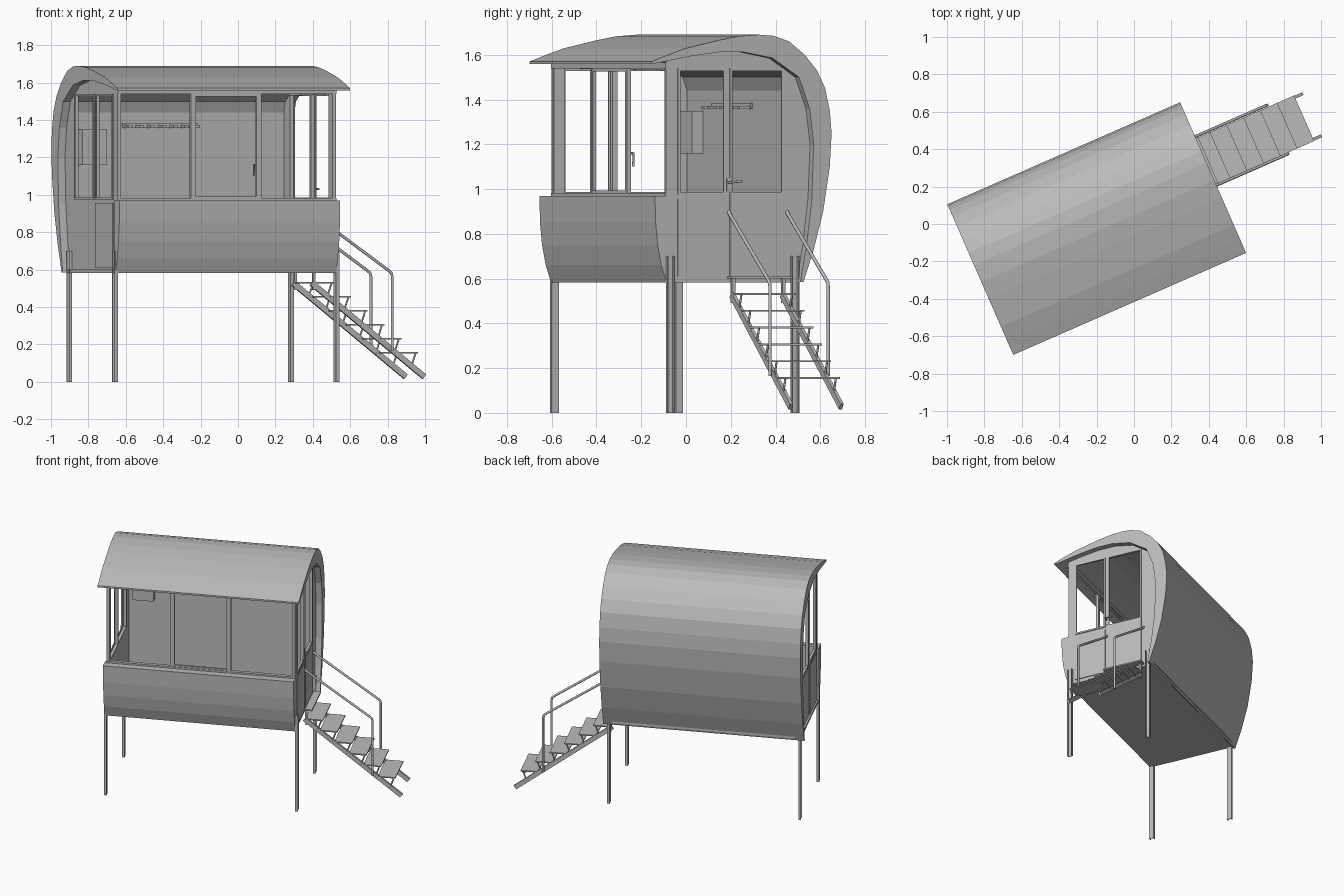
import bpy, bmesh, math
from mathutils import Matrix, Vector

if "Cube" in bpy.data.objects:
    bpy.data.objects.remove(bpy.data.objects["Cube"])

grey = bpy.data.materials.new("plain_grey")
grey.use_nodes = True
GREY = (0.5, 0.5, 0.5, 1)
grey.diffuse_color = GREY
grey.node_tree.nodes["Principled BSDF"].inputs["Base Color"].default_value = GREY

# The cabin is modelled along x, then turned about the vertical axis
TURN = Matrix.Rotation(math.radians(23.65), 4, "Z")


def finish(name, data):
    ob = bpy.data.objects.new(name, data)
    data.materials.append(grey)
    ob.matrix_world = TURN
    bpy.context.scene.collection.objects.link(ob)
    return ob


def prism(name, outline, x0, x1):
    """Extrude a (y, z) outline along x."""
    bm = bmesh.new()
    face = bm.faces.new([bm.verts.new((x0, y, z)) for y, z in outline])
    ext = bmesh.ops.extrude_face_region(bm, geom=[face])
    moved = [v for v in ext["geom"] if isinstance(v, bmesh.types.BMVert)]
    bmesh.ops.translate(bm, verts=moved, vec=(x1 - x0, 0, 0))
    bmesh.ops.recalc_face_normals(bm, faces=bm.faces)
    mesh = bpy.data.meshes.new(name)
    bm.to_mesh(mesh)
    bm.free()
    return finish(name, mesh)


def box(name, x0, x1, y0, y1, z0, z1):
    return prism(name, [(y0, z0), (y1, z0), (y1, z1), (y0, z1)], x0, x1)


def tube(name, points, radius):
    cu = bpy.data.curves.new(name, "CURVE")
    cu.dimensions = "3D"
    cu.bevel_depth = radius
    cu.bevel_resolution = 2
    cu.use_fill_caps = True
    sp = cu.splines.new("POLY")
    sp.points.add(len(points) - 1)
    for p, co in zip(sp.points, points):
        p.co = (*co, 1)
    return finish(name, cu)


def frame(name, axis, pos, thick, a0, a1, z0, z1, w):
    """Rectangular window frame in the plane across the given axis."""
    bars = [(a0, a0 + w, z0, z1), (a1 - w, a1, z0, z1),
            (a0, a1, z0, z0 + w), (a0, a1, z1 - w, z1)]
    for i, (p, q, r, s) in enumerate(bars):
        if axis == "x":
            box(f"{name}_{i}", pos, pos + thick, p, q, r, s)
        else:
            box(f"{name}_{i}", p, q, pos, pos + thick, r, s)


# Curved shell: back wall and roof in one sweep
outer = [(-.382, 1.57), (-.3, 1.6), (-.218, 1.628), (-.055, 1.665), (.044, 1.683),
         (.142, 1.69), (.213, 1.685), (.29, 1.66), (.366, 1.6), (.426, 1.53),
         (.466, 1.45), (.488, 1.35), (.497, 1.25), (.488, 1.1), (.456, .9),
         (.41, .73), (.36, .585)]
inner = [(.345, .585), (.375, .75), (.4, .95), (.41, 1.2), (.39, 1.36), (.338, 1.5),
         (.21, 1.585), (.07, 1.612), (-.05, 1.612), (-.2, 1.592), (-.382, 1.558)]
prism("curved_shell", outer + inner, -.872, .487)

# Floor, inner back wall and curved front parapet
box("floor", -.843, .445, -.29, .352, .583, .6)
box("inner_back_wall", -.81, .425, .36, .37, .6, 1.45)
prism("front_parapet", [(-.29, .585), (-.315, .66), (-.333, .75), (-.343, .85),
                        (-.346, .97), (-.27, .97), (-.27, .585)], -.843, .445)

# End walls with two window openings each
TOP, SILL = 1.54, .975
for side, x0, x1 in (("left", -.83, -.81), ("right", .425, .445)):
    prism(side + "_wall_lower", [(-.29, .585), (-.29, SILL), (.402, SILL),
                                 (.375, .75), (.346, .585)], x0, x1)
    prism(side + "_wall_back", [(.278, SILL), (.278, TOP), (.3, 1.525), (.338, 1.5),
                                (.39, 1.36), (.41, 1.2), (.402, SILL)], x0, x1)
    prism(side + "_wall_header", [(-.29, TOP), (-.29, 1.575), (-.2, 1.592), (-.05, 1.612),
                                  (.07, 1.612), (.21, 1.585), (.3, 1.53)], x0, x1)
    box(side + "_corner_post", x0, x1, -.29, -.235, SILL, TOP)
    box(side + "_mullion", x0, x1, -.005, .02, SILL, TOP)
    face = x1 if side == "right" else x0 - .006
    frame(side + "_window_frame", "x", face, .006, -.237, -.003, SILL, TOP, .012)
    frame(side + "_door_window_frame", "x", face, .006, .018, .28, SILL, TOP, .012)
    box(side + "_lower_panel", face, face + .006, -.237, -.003, .61, .955)

# Door leaf and handle on the stair end
box("door_leaf", .445, .451, .018, .28, .605, SILL)
tube("door_handle", [(.445, .01, 1.03), (.475, .01, 1.03), (.475, .065, 1.035)], .005)
box("door_handle_plate", .445, .45, .003, .018, .99, 1.05)

# Front window band
box("front_header", -.83, .445, -.295, -.27, 1.538, 1.565)
box("front_sill", -.83, .445, -.295, -.27, .968, .982)
for i, x in enumerate((-.83, -.402, -.008, .425)):
    box(f"front_post_{i}", x, x + .018, -.292, -.272, .97, 1.55)
frame("front_sash", "y", -.29, .014, -.383, -.008, .982, 1.538, .012)
tube("sash_handle", [(-.015, -.275, 1.16), (-.015, -.25, 1.16), (-.015, -.25, 1.1)], .006)

# Interior fittings: wall box and coat rack
box("wall_box", -.775, -.632, .306, .36, 1.16, 1.35)
box("rack_rail", -.52, -.08, .352, .36, 1.36, 1.385)
for i in range(7):
    x = -.51 + i * .066
    box(f"rack_hook_{i}", x, x + .025, .3, .355, 1.358, 1.372)

# Channel section legs, open towards the outside
for end, x, d in (("left", -.83, -1), ("right", .445, 1)):
    for row, y in (("front", -.275), ("back", .332)):
        name = f"{end}_{row}_leg"
        box(name + "_web", *sorted((x, x + d * .005)), y - .018, y + .018, 0, .7)
        for j, s in enumerate((-.018, .013)):
            box(f"{name}_flange_{j}", *sorted((x, x + d * .018)), y + s, y + s + .005, 0, .7)

# Stairs: stringers, treads, struts
STEP, RISE = .098, .075
for i, y in enumerate((.022, .268)):
    bar = box(f"stair_stringer_{i}", 0, .825, y, y + .016, -.03, 0)
    slope = Matrix.Rotation(math.atan2(.5, .656), 4, "Y")
    bar.matrix_world = TURN @ Matrix.Translation((.452, 0, .54)) @ slope
    box(f"landing_bracket_{i}", .448, .462, y, y + .016, .49, .605)
box("landing", .445, .5, .005, .3, .6, .61)
for k in range(6):
    x, z = 1.06 - STEP * k, .16 + RISE * k
    box(f"tread_{k}", x - .12, x, .02, .286, z - .008, z)
    for i, y in enumerate((.026, .272)):
        tube(f"tread_strut_{k}_{i}", [(x - .012, y, z - .006), (x - .04, y, z - .085)], .005)

# Bent tube handrails
for i, y in enumerate((.013, .297)):
    tube(f"handrail_{i}", [(.445, y, .9), (.462, y, .885), (.885, y, .595), (.9, y, .583),
                           (.906, y, .565), (.906, y, .165)], .008)
